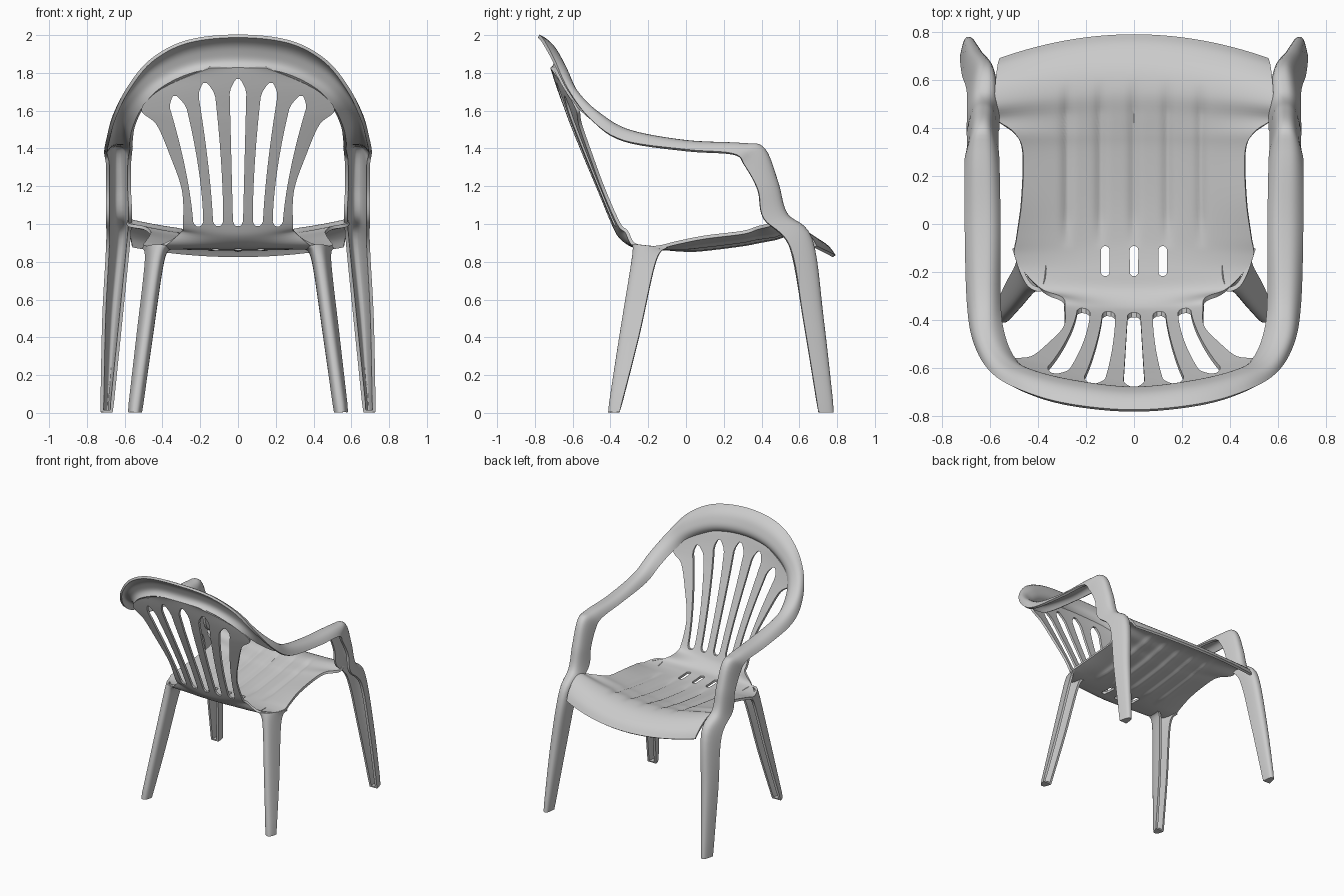
import bpy, bmesh, math
from mathutils import Vector

if "Cube" in bpy.data.objects:
    bpy.data.objects.remove(bpy.data.objects["Cube"], do_unlink=True)

plastic = bpy.data.materials.new("grey_plastic")
plastic.use_nodes = True
grey = (0.6, 0.6, 0.6, 1)
plastic.diffuse_color = grey
plastic.node_tree.nodes["Principled BSDF"].inputs["Base Color"].default_value = grey


def spline(rows, n, before=None):
    """Smooth curve through rows of numbers, n steps per span."""
    pts = [before or rows[0]] + rows + [rows[-1]]
    out = []
    for a, b, c, d in zip(pts, pts[1:], pts[2:], pts[3:]):
        for i in range(n):
            t = i / n
            out.append([q + t / 2 * (r - p + t * (2*p - 5*q + 4*r - s + t * (3*q - 3*r + s - p)))
                        for p, q, r, s in zip(a, b, c, d)])
    return out + [list(rows[-1])]


def make_object(name, bm):
    bmesh.ops.recalc_face_normals(bm, faces=bm.faces)
    mesh = bpy.data.meshes.new(name)
    bm.to_mesh(mesh)
    bm.free()
    ob = bpy.data.objects.new(name, mesh)
    bpy.context.collection.objects.link(ob)
    mesh.materials.append(plastic)
    return ob


def modify(ob, kind, **settings):
    mod = ob.modifiers.new(kind.title(), kind)
    for key, value in settings.items():
        setattr(mod, key, value)
    bpy.ops.object.select_all(action="DESELECT")
    bpy.context.view_layer.objects.active = ob
    ob.select_set(True)
    bpy.ops.object.modifier_apply(modifier=mod.name)


def smooth(ob):
    bpy.context.view_layer.objects.active = ob
    ob.select_set(True)
    bpy.ops.object.shade_smooth_by_angle(angle=math.radians(40))


def grid(rows, cap=False):
    """Sheet of quads through rows of points, with an optional end cap."""
    bm = bmesh.new()
    v = [[bm.verts.new(p) for p in row] for row in rows]
    for r, s in zip(v, v[1:]):
        for j in range(len(r) - 1):
            bm.faces.new((r[j], r[j + 1], s[j + 1], s[j]))
    if cap:
        bm.faces.new(v[-1])
    return bm


def channel(name, stations, before=None, steps=16):
    """Mirrored open channel; each station is inner edge, crest, outer edge."""
    rows = []
    for s in spline(stations, 6, before):
        inner, crest, outer = Vector(s[:3]), Vector(s[3:6]), Vector(s[6:])
        side, drop = (outer - inner) / 2, (outer + inner) / 2 - crest
        ts = [2 * j / steps - 1 for j in range(steps + 1)]
        rows.append([crest + side * t + drop * abs(t) ** 3 for t in ts])
    ob = make_object(name, grid(rows, cap=True))
    modify(ob, "MIRROR", use_clip=True, merge_threshold=0.002)
    modify(ob, "SOLIDIFY", thickness=0.018, offset=0)
    smooth(ob)
    return ob


# Rim, armrests and front legs as one continuous channel
rim = [
    (0, -.71, 1.82, 0, -.70, 1.91, 0, -.78, 1.995),
    (.22, -.69, 1.80, .24, -.675, 1.885, .27, -.755, 1.965),
    (.40, -.645, 1.72, .43, -.63, 1.80, .46, -.70, 1.865),
    (.50, -.57, 1.62, .55, -.575, 1.69, .585, -.625, 1.71),
    (.55, -.45, 1.52, .62, -.46, 1.58, .66, -.50, 1.55),
    (.565, -.30, 1.44, .63, -.30, 1.49, .69, -.33, 1.44),
    (.565, 0, 1.40, .63, 0, 1.435, .70, 0, 1.39),
    (.57, .25, 1.37, .635, .30, 1.42, .70, .25, 1.37),
]
front_leg = [
    (.575, .32, 1.31, .635, .41, 1.395, .69, .31, 1.31),
    (.575, .38, 1.18, .63, .48, 1.22, .69, .38, 1.18),
    (.57, .41, 1.05, .63, .53, 1.05, .69, .41, 1.03),
    (.58, .54, .90, .62, .66, .92, .69, .55, .88),
    (.62, .62, .5, .66, .72, .5, .71, .62, .5),
    (.67, .70, .009, .69, .775, .009, .72, .70, .009),
]
mirrored = tuple(-c if i % 3 == 0 else c for i, c in enumerate(rim[1]))
channel("rim_arms_and_front_legs", rim + front_leg, mirrored)

# Back legs
channel("back_legs", [
    (.36, -.15, .875, .41, -.27, .89, .50, -.10, .875),
    (.40, -.17, .80, .435, -.28, .80, .485, -.16, .80),
    (.46, -.25, .4, .49, -.345, .4, .53, -.25, .4),
    (.515, -.35, .009, .545, -.405, .009, .575, -.35, .009),
])

# Seat and back as one sheet: centre y, centre z, half width, edge shift in y and z
profile = [
    (.785, .83, .56, -.10, .05), (.74, .885, .57, -.09, .05),
    (.65, .935, .58, -.07, .06), (.55, .95, .585, -.05, .07),
    (.46, .935, .58, -.02, .06), (.38, .92, .50, 0, .06),
    (.30, .905, .465, 0, .05), (.10, .88, .47, 0, .05),
    (-.05, .87, .49, 0, .03), (-.13, .87, .50, 0, .01),
    (-.20, .875, .46, 0, 0), (-.28, .885, .38, 0, .01),
    (-.345, .93, .30, .03, .03), (-.385, 1.0, .29, .03, 0),
    (-.46, 1.18, .295, .025, 0), (-.54, 1.37, .36, .035, 0),
    (-.605, 1.53, .43, .045, 0), (-.635, 1.61, .51, .06, 0),
    (-.675, 1.72, .40, .04, 0), (-.71, 1.83, .15, 0, 0),
]
COLS = 80
sheet = []
for y, z, w, dy, dz in spline(profile, 5):
    row = []
    # Shallow grooves fade out towards the lip and the back
    fade = max(0, min(1, (y + .1) * 8, (.6 - y) * 8))
    for j in range(COLS + 1):
        t = 2 * j / COLS - 1
        x = w * t
        groove = sum(math.exp(-((x - .14 * k) / .022) ** 2) for k in range(-2, 3))
        row.append((x, y + dy * t * t, z + dz * t * t - .014 * fade * groove))
    sheet.append(row)
seat = make_object("seat_and_back", grid(sheet))
modify(seat, "SOLIDIFY", thickness=0.018, offset=0)


def cut(outline, direction):
    """Cut a prism with the given outline out of the seat and back."""
    bm = bmesh.new()
    face = bm.faces.new([bm.verts.new(p) for p in outline])
    made = bmesh.ops.extrude_face_region(bm, geom=[face])["geom"]
    bmesh.ops.translate(bm, vec=direction, verts=[g for g in made if isinstance(g, bmesh.types.BMVert)])
    cutter = make_object("slot_cutter", bm)
    cutter.hide_render = True
    modify(seat, "BOOLEAN", object=cutter, operation="DIFFERENCE", solver="EXACT")
    bpy.data.objects.remove(cutter, do_unlink=True)


# Fanned back slots, widening upwards to a soft point
N = 24
for k in range(-2, 3):
    top, foot, spread = [(1.77, 0, 0), (1.75, .105, .07), (1.68, .21, .125)][abs(k)]
    sign = -1 if k < 0 else 1
    left, right = [], []
    for i in range(1, N):
        t = (1 - math.cos(math.pi * i / N)) / 2
        x = sign * (foot + spread * t ** 1.6)
        half = (.026 + .02 * t) * min(1, (t / .03) ** .5, ((1 - t) / .1) ** .7 + .1)
        z = .985 + (top - .985) * t
        left.append((x - half, -1, z))
        right.append((x + half, -1, z))
    cut(left + right[::-1], (0, .8, 0))

# Drain slits at the rear of the seat
for k in (-1, 0, 1):
    ring = [2 * math.pi * i / 24 for i in range(24)]
    cut([(.12 * k + .018 * math.cos(a),
          -.155 + .018 * math.sin(a) + math.copysign(.045, math.sin(a)), .7) for a in ring], (0, 0, .25))
smooth(seat)
